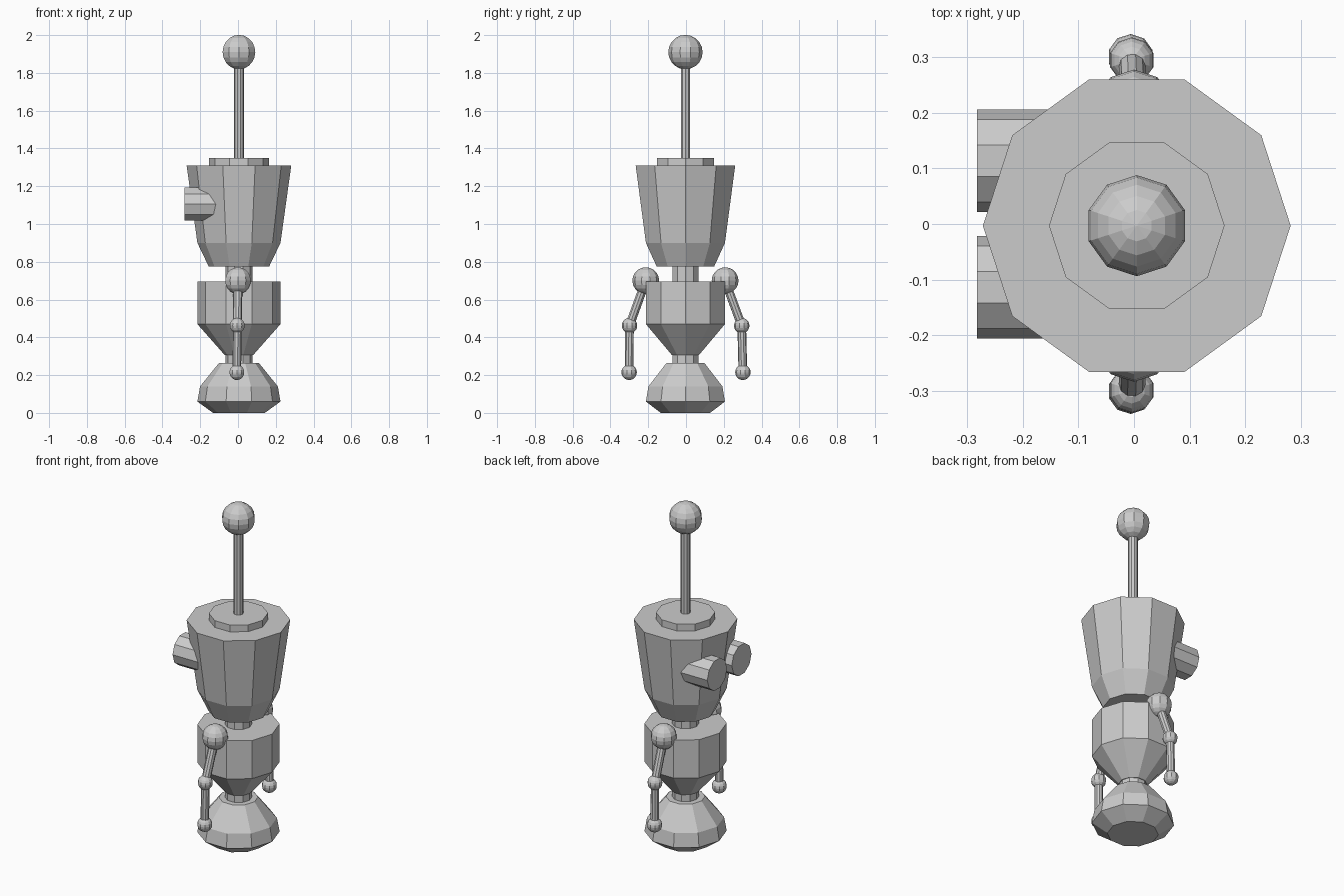
import bpy, bmesh
from math import cos, sin, pi
from mathutils import Vector

if "Cube" in bpy.data.objects:
    bpy.data.objects.remove(bpy.data.objects["Cube"])

N = 10            # every round part has ten sides
CX, CY = 0.005, -0.003   # body axis


def finish(name, bm):
    bmesh.ops.recalc_face_normals(bm, faces=bm.faces)
    mesh = bpy.data.meshes.new(name)
    bm.to_mesh(mesh)
    bm.free()
    obj = bpy.data.objects.new(name, mesh)
    bpy.context.collection.objects.link(obj)
    return obj


def lathe(name, profile):
    """Ten-sided turned solid from (radius, z) points, capped at both ends."""
    bm = bmesh.new()
    rings = [[bm.verts.new((CX + r * cos(2 * pi * i / N), CY + r * sin(2 * pi * i / N), z))
              for i in range(N)] for r, z in profile]
    for a, b in zip(rings, rings[1:]):
        for i in range(N):
            j = (i + 1) % N
            bm.faces.new((a[i], a[j], b[j], b[i]))
    bm.faces.new(rings[0])
    bm.faces.new(rings[-1])
    return finish(name, bm)


def rod(name, start, end, radius):
    start, end = Vector(start), Vector(end)
    d = end - start
    bm = bmesh.new()
    bmesh.ops.create_cone(bm, cap_ends=True, segments=N, radius1=radius,
                          radius2=radius, depth=d.length)
    obj = finish(name, bm)
    obj.location = (start + end) / 2
    obj.rotation_euler = d.to_track_quat('Z', 'X').to_euler()
    return obj


def ball(name, centre, radius):
    bm = bmesh.new()
    bmesh.ops.create_uvsphere(bm, u_segments=N, v_segments=N, radius=radius)
    obj = finish(name, bm)
    obj.location = centre
    return obj


# Body stack, bottom to top
lathe("base", [(0.137, 0), (0.22, 0.06), (0.206, 0.14), (0.105, 0.265)])
lathe("waist", [(0.072, 0.25), (0.072, 0.33)])
lathe("torso", [(0.076, 0.307), (0.22, 0.47), (0.22, 0.695)])
lathe("neck", [(0.072, 0.68), (0.072, 0.79)])
lathe("head", [(0.16, 0.775), (0.22, 0.90), (0.277, 1.31)])
lathe("head_cap", [(0.158, 1.30), (0.158, 1.35)])
lathe("antenna_rod", [(0.026, 1.34), (0.026, 1.85)])
ball("antenna_ball", (CX, CY, 1.91), 0.091)

# Eyes and jointed arms on both sides
for side, s in (("left", 1), ("right", -1)):
    y = s * 0.114
    rod(side + "_eye", (-0.08, y, 1.105), (-0.283, y, 1.105), 0.092)

    shoulder = (0.0, s * 0.21 - 0.003, 0.70)
    elbow = (-0.004, s * 0.297 - 0.002, 0.462)
    hand = (-0.006, s * 0.301, 0.215)
    ball(side + "_shoulder", shoulder, 0.071)
    ball(side + "_elbow", elbow, 0.041)
    ball(side + "_hand", hand, 0.041)
    rod(side + "_upper_arm", shoulder, elbow, 0.024)
    rod(side + "_forearm", elbow, hand, 0.023)
